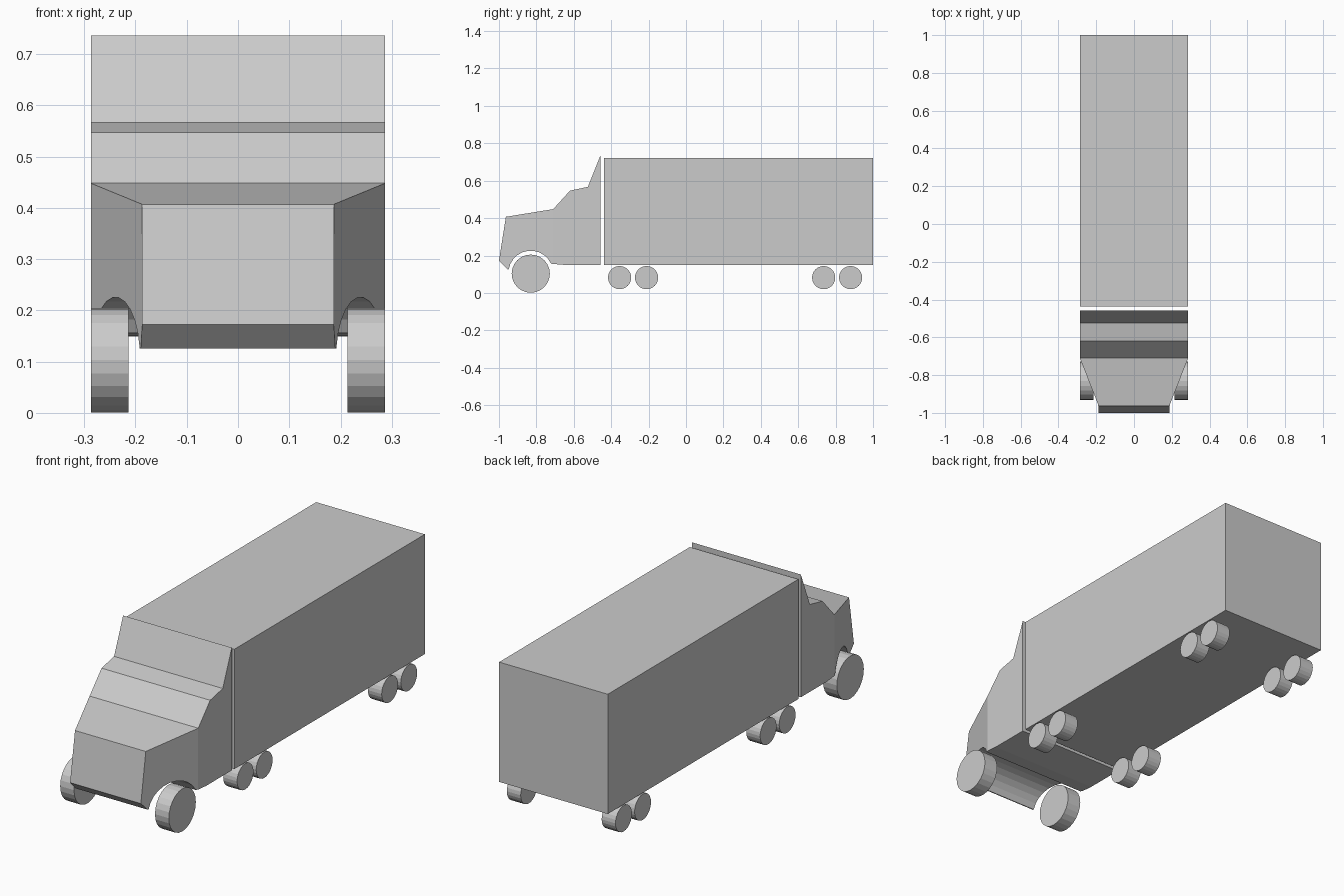
import bpy, bmesh, math

if "Cube" in bpy.data.objects:
    bpy.data.objects.remove(bpy.data.objects["Cube"])

HALF = 0.287          # half width of cab and trailer
CREASE_Y = -0.71      # where the bonnet starts to narrow


def make_object(name, bm):
    bmesh.ops.recalc_face_normals(bm, faces=bm.faces)
    mesh = bpy.data.meshes.new(name)
    bm.to_mesh(mesh)
    bm.free()
    obj = bpy.data.objects.new(name, mesh)
    bpy.context.collection.objects.link(obj)
    return obj


def half_width(y):
    t = min(max((CREASE_Y - y) / 0.25, 0), 1)
    return HALF - 0.1 * t


def wheel(name, side, y, z, radius, width=0.073):
    bpy.ops.mesh.primitive_cylinder_add(
        vertices=24, radius=radius, depth=width,
        location=(side * (HALF - width / 2), y, z),
        rotation=(0, math.pi / 2, 0))
    bpy.context.object.name = name


# Trailer box
bpy.ops.mesh.primitive_cube_add(size=1, location=(0, 0.281, 0.435))
trailer = bpy.context.object
trailer.name = "trailer_box"
trailer.scale = (2 * HALF, 1.438, 0.572)

# Cab: side profile with wheel arch, swept across the narrowing width
rear = [(CREASE_Y, 0.155), (-0.65, 0.15), (-0.457, 0.15), (-0.457, 0.736),
        (-0.525, 0.567), (-0.62, 0.547), (CREASE_Y, 0.448)]
nose = [(-0.963, 0.407), (-1.0, 0.172), (-0.953, 0.126)]
arch = []
for i in range(11):
    a = math.radians(170 - 14.5 * i)
    arch.append((-0.83 + 0.12 * math.cos(a), 0.105 + 0.121 * math.sin(a)))
profile = rear + nose + arch

bm = bmesh.new()
left = [bm.verts.new((-half_width(y), y, z)) for y, z in profile]
right = [bm.verts.new((half_width(y), y, z)) for y, z in profile]
n, r = len(profile), len(rear)
for i in range(n):
    j = (i + 1) % n
    bm.faces.new((left[i], left[j], right[j], right[i]))
for s in (left, right):
    bm.faces.new(s[:r])                 # straight cab side
    bm.faces.new(s[r - 1:] + s[:1])     # tapered bonnet side
make_object("cab", bm)

# Wheels
for side, label in ((-1, "left"), (1, "right")):
    wheel(f"front_wheel_{label}", side, -0.83, 0.103, 0.102)
    for k, y in enumerate((-0.355, -0.211, 0.736, 0.88)):
        wheel(f"trailer_wheel_{label}_{k + 1}", side, y, 0.082, 0.062)
